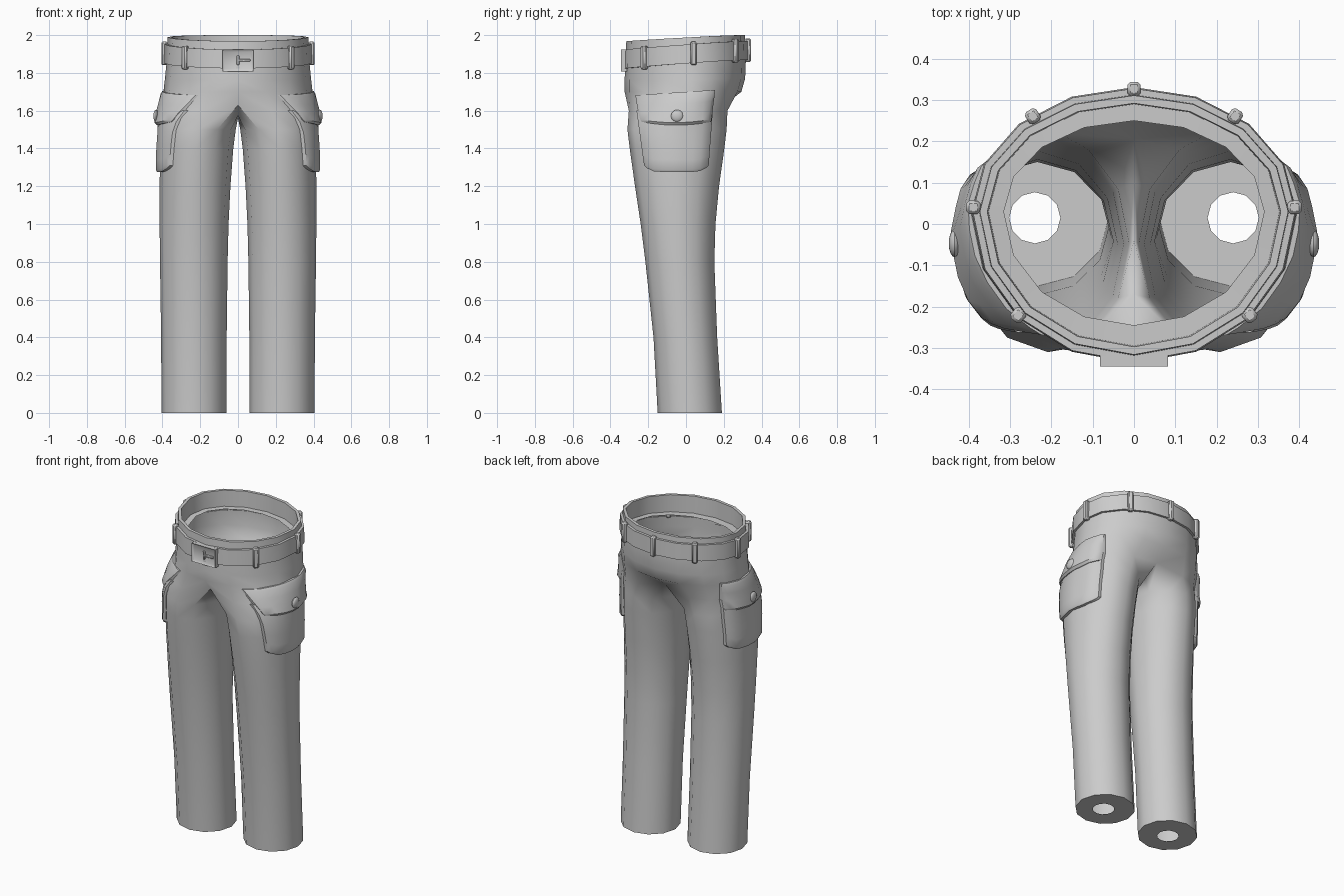
import bpy, bmesh, math
from mathutils import Vector, Matrix
from mathutils.bvhtree import BVHTree

if "Cube" in bpy.data.objects:
    bpy.data.objects.remove(bpy.data.objects["Cube"])

cloth = bpy.data.materials.new("grey_cloth")
cloth.diffuse_color = (0.6, 0.6, 0.6, 1)
cloth.use_nodes = True
cloth.node_tree.nodes["Principled BSDF"].inputs["Base Color"].default_value = cloth.diffuse_color


def finish(name, bm, mirror=False, angle=40):
    """Turn a bmesh into a named, smooth-shaded object."""
    me = bpy.data.meshes.new(name)
    bm.to_mesh(me)
    bm.free()
    me.materials.append(cloth)
    ob = bpy.data.objects.new(name, me)
    bpy.context.collection.objects.link(ob)
    bpy.ops.object.select_all(action='DESELECT')
    ob.select_set(True)
    bpy.context.view_layer.objects.active = ob
    bpy.ops.object.shade_smooth_by_angle(angle=math.radians(angle))
    if mirror:
        m = ob.modifiers.new("mirror", 'MIRROR')
        m.use_clip = True
        m.merge_threshold = 0.0005
    return ob


def loft(bm, rings, closed):
    """Skin consecutive rings of vertices."""
    for a, b in zip(rings, rings[1:]):
        n = min(len(a), len(b))
        for i in range(n if closed else n - 1):
            j = (i + 1) % n
            bm.faces.new((a[i], b[i], b[j], a[j]))


def hip(t, rx, yf, yb, cy=0.03):
    s = math.sin(t)
    return rx * math.cos(t), cy + s * ((yb - cy) if s > 0 else (cy - yf))


def leg(t, xi, xo, yf, yb):
    return ((xi + xo) / 2 + (xo - xi) / 2 * math.cos(t),
            (yf + yb) / 2 + (yb - yf) / 2 * math.sin(t))


def front_drop(t):
    return ((1 - math.sin(t)) / 2) ** 1.5


# trousers: half of the waist and hips, then one full leg, mirrored
HIP_T = [math.radians((k - 4) * 22.5) for k in range(9)]
LEG_T = [math.radians((k - 4) * 30) for k in range(12)]
# z, half width, front y, back y, drop at the front
hips = [(1.90, .315, -.245, .25, .04), (1.90, .352, -.295, .29, .04),
        (2.00, .355, -.297, .292, .032), (2.00, .373, -.316, .311, .032),
        (1.87, .378, -.322, .317, .03), (1.77, .387, -.325, .313, .01),
        (1.70, .395, -.325, .293, 0)]
# z, inner x, outer x, front y, back y
legs = [(1.5, .012, .405, -.31, .215), (1.4, .025, .412, -.298, .203),
        (1.2, .04, .415, -.27, .175), (1.0, .05, .415, -.24, .156),
        (.8, .055, .413, -.215, .15), (.4, .06, .407, -.172, .165),
        (0, .06, .405, -.15, .19), (0, .178, .302, -.047, .077)]
bm = bmesh.new()
rings = []
for z, rx, yf, yb, d in hips:
    rings.append([bm.verts.new((*hip(t, rx, yf, yb), z - d * front_drop(t))) for t in HIP_T])
# crotch ring shared by the hips and the leg
crotch = []
for k in range(9):
    a = Vector(hip(HIP_T[k], .40, -.322, .24))
    b = Vector(leg(LEG_T[k], *legs[0][1:]))
    crotch.append(bm.verts.new((*((a + b) / 2), 1.6)))
crotch[0].co = (0, -.275, 1.63)
crotch[8].co = (0, .205, 1.63)
crotch += [bm.verts.new(p) for p in ((0, .1, 1.575), (0, -.04, 1.56), (0, -.17, 1.575))]
loft(bm, rings + [crotch[:9]], False)
leg_rings = [[bm.verts.new((*leg(t, *s), z)) for t in LEG_T] for z, *s in legs]
loft(bm, [crotch] + leg_rings, True)
surface = BVHTree.FromBMesh(bm)
finish("trousers", bm, mirror=True, angle=50)


def skin_x(y, z):
    hit = surface.ray_cast(Vector((1, y, z)), Vector((-1, 0, 0)))[0]
    return hit.x if hit else .3


# belt
bm = bmesh.new()
rings = []
for out, low in ((-.004, 0), (.013, 0), (.016, .1), (-.004, .1)):
    ring = []
    for k in range(16):
        t = k * math.pi / 8
        x, y = hip(t, .377 + out, -.321 - out, .315 + out)
        ring.append(bm.verts.new((x, y, 1.968 - .045 * front_drop(t) - low)))
    rings.append(ring)
loft(bm, rings, True)
finish("belt", bm)


def box(bm, centre, size, rot=0, bevel=.004):
    tmp = bmesh.new()
    bmesh.ops.create_cube(tmp, size=1)
    bmesh.ops.scale(tmp, vec=size, verts=tmp.verts)
    if bevel:
        bmesh.ops.bevel(tmp, geom=tmp.edges[:], offset=bevel, segments=1, affect='EDGES')
    bmesh.ops.transform(tmp, matrix=Matrix.Translation(centre) @ Matrix.Rotation(rot, 4, 'Z'),
                        verts=tmp.verts)
    me = bpy.data.meshes.new("tmp")
    tmp.to_mesh(me)
    tmp.free()
    bm.from_mesh(me)
    bpy.data.meshes.remove(me)


# belt loops
bm = bmesh.new()
for deg in (90, 51, 129, 2, 178, -44, 224):
    t = math.radians(deg)
    x, y = hip(t, .389, -.331, .327)
    nrm = math.atan2(math.sin(t) / .30, math.cos(t) / .377)
    box(bm, (x, y, 1.92 - .05 * front_drop(t)), (.034, .032, .125), nrm, .007)
finish("belt_loops", bm)

# buckle: plate with a sunk centre and a raised prong
bm = bmesh.new()
bmesh.ops.create_cube(bm, size=1)
bmesh.ops.scale(bm, vec=(.165, .032, .115), verts=bm.verts)
bmesh.ops.translate(bm, vec=(0, -.329, 1.866), verts=bm.verts)
face = [f for f in bm.faces if f.normal.y < -.9]
bmesh.ops.inset_region(bm, faces=face, thickness=.017, depth=0)
bmesh.ops.translate(bm, vec=(0, .01, 0), verts=face[0].verts)
box(bm, (.03, -.338, 1.866), (.07, .012, .014), bevel=.003)
box(bm, (.0, -.338, 1.866), (.014, .012, .05), bevel=.003)
finish("buckle", bm)


def panel(name, outline, thick, us, vs):
    """Padded patch laid on the side of the leg; outline(u, v) gives y, z."""
    us, vs = [us[0]] + us + [us[-1]], [vs[0]] + vs + [vs[-1]]
    bm = bmesh.new()
    grid = []
    for j, v in enumerate(vs):
        row = []
        for i, u in enumerate(us):
            d = min(i, j, len(us) - 1 - i, len(vs) - 1 - j)
            y, z = outline(u, v)
            off = -.012 if d == 0 else thick(v) * (.7 if d == 1 else 1)
            row.append(bm.verts.new((skin_x(y, z) + off, y, z)))
        grid.append(row)
    for a, b in zip(grid, grid[1:]):
        for i in range(len(a) - 1):
            bm.faces.new((a[i], a[i + 1], b[i + 1], b[i]))
    finish(name, bm, mirror=True, angle=35)


def mix(a, b, t):
    return a + (b - a) * t


def pocket_outline(u, v):
    left, right = mix(-.222, -.262, v), mix(.12, .142, v)
    low = 1.275 + .035 * abs(2 * u - 1) ** 6
    return mix(left, right, u), mix(low, 1.6, v)


def flap_outline(u, v):
    left, right = mix(-.235, -.268, v ** .6), mix(.133, .155, v)
    low = 1.523 + .018 * (2 * u - 1) ** 2
    return mix(left, right, u), mix(low, mix(1.682, 1.71, u), v)


# cargo pockets, flaps and buttons
STEPS = [0, .04, .15, .3, .45, .6, .75, .87, .96, 1]
panel("pocket", pocket_outline, lambda v: .026, STEPS, [0, .04, .2, .4, .6, .8, .96, 1])
panel("pocket_flap", flap_outline, lambda v: mix(.044, .018, v), STEPS, [0, .08, .35, .65, .92, 1])

bm = bmesh.new()
bmesh.ops.create_uvsphere(bm, u_segments=12, v_segments=8, radius=.033)
bmesh.ops.scale(bm, vec=(1, 1, .42), verts=bm.verts)
bx = skin_x(-.047, 1.572) + .037
bmesh.ops.transform(bm, matrix=Matrix.Translation((bx, -.047, 1.572)) @ Matrix.Rotation(math.pi / 2, 4, 'Y'),
                    verts=bm.verts)
finish("pocket_button", bm, mirror=True)
